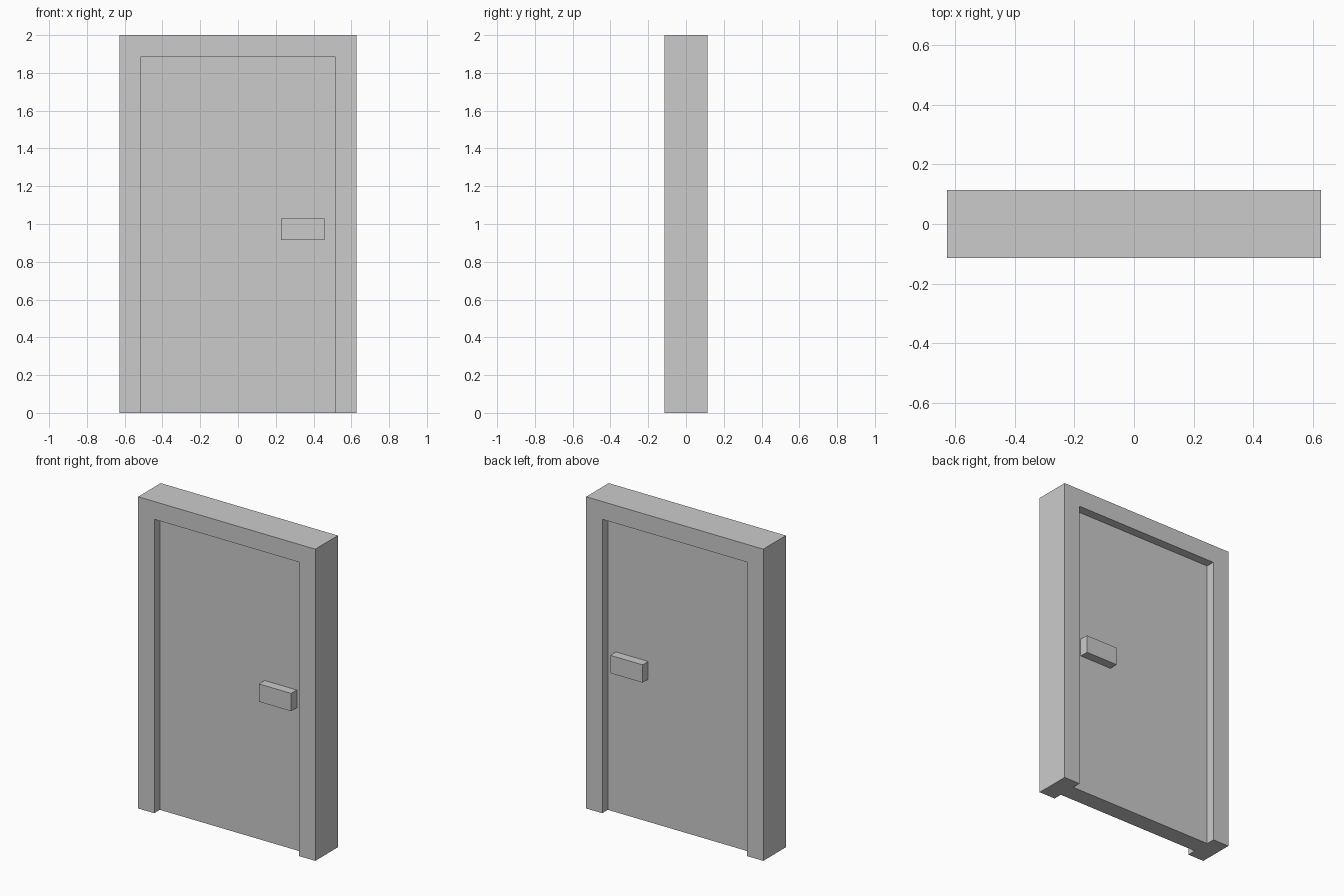
import bpy, bmesh

if "Cube" in bpy.data.objects:
    bpy.data.objects.remove(bpy.data.objects["Cube"])

U = 2 / 17.5  # grid module: the whole door is 17.5 modules tall


def finish(name, bm):
    bmesh.ops.recalc_face_normals(bm, faces=bm.faces)
    mesh = bpy.data.meshes.new(name)
    bm.to_mesh(mesh)
    bm.free()
    obj = bpy.data.objects.new(name, mesh)
    bpy.context.collection.objects.link(obj)
    return obj


def extruded(name, profile, y0, y1):
    """Extrude an x-z outline (in modules) from y0 to y1."""
    bm = bmesh.new()
    face = bm.faces.new([bm.verts.new((x * U, y0 * U, z * U)) for x, z in profile])
    moved = bmesh.ops.extrude_face_region(bm, geom=[face], use_keep_orig=True)["geom"]
    verts = [g for g in moved if isinstance(g, bmesh.types.BMVert)]
    bmesh.ops.translate(bm, verts=verts, vec=(0, (y1 - y0) * U, 0))
    return finish(name, bm)


def rect(x0, x1, z0, z1):
    return [(x0, z0), (x1, z0), (x1, z1), (x0, z1)]


# Frame: two jambs and a head in one U-shaped profile
frame = [(-5.5, 0), (-4.5, 0), (-4.5, 16.5), (4.5, 16.5),
         (4.5, 0), (5.5, 0), (5.5, 17.5), (-5.5, 17.5)]
extruded("door_frame", frame, -1, 1)

# Door leaf, recessed half a module on both sides
extruded("door_panel", rect(-4.5, 4.5, 0, 16.5), -0.5, 0.5)

# Handles, flush with the frame faces
for name, side in (("front_handle", -1), ("back_handle", 1)):
    extruded(name, rect(2, 4, 8, 9), side * 0.5, side * 1.0)
